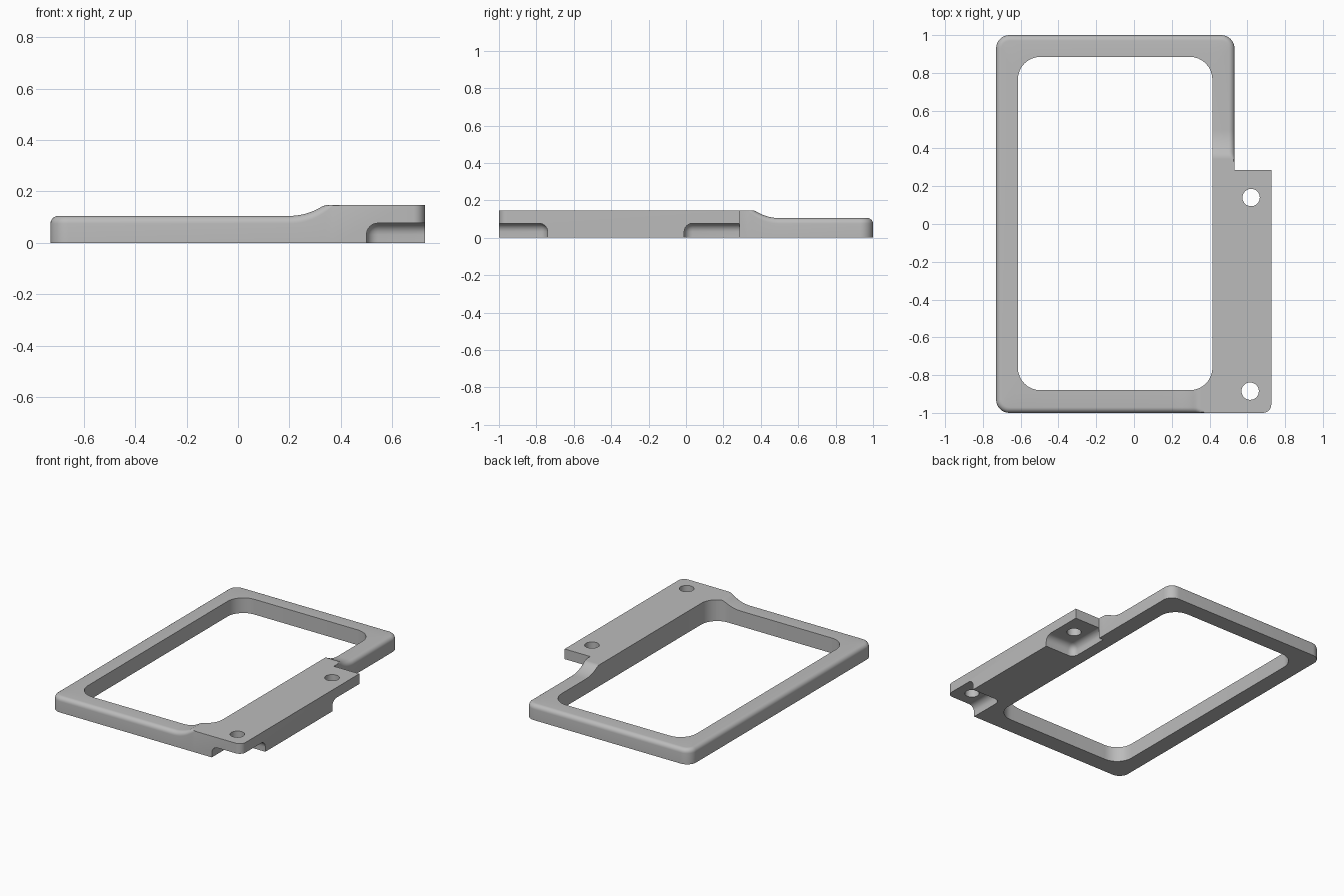
import bpy, bmesh, math
from mathutils import Matrix, Vector

cube = bpy.data.objects.get("Cube")
if cube:
    bpy.data.objects.remove(cube, do_unlink=True)

grey = bpy.data.materials.new("plain grey")
grey.use_nodes = True
grey.diffuse_color = (0.5, 0.5, 0.5, 1)
grey.node_tree.nodes["Principled BSDF"].inputs["Base Color"].default_value = (0.5, 0.5, 0.5, 1)

LOW, HIGH, FILLET = 0.105, 0.147, 0.03
RAMP_R, RAMP_RUN = 0.238, 0.17
STEPS = 8


def make_object(name, bm):
    bmesh.ops.recalc_face_normals(bm, faces=bm.faces)
    mesh = bpy.data.meshes.new(name)
    bm.to_mesh(mesh)
    bm.free()
    mesh.materials.append(grey)
    obj = bpy.data.objects.new(name, mesh)
    bpy.context.collection.objects.link(obj)
    return obj


def ramp(t):
    """Height of the hollow ramp at distance t from its foot."""
    return LOW + RAMP_R - math.sqrt(RAMP_R ** 2 - t ** 2)


def arc(cx, cy, r, start, end):
    for i in range(STEPS + 1):
        a = math.radians(start + (end - start) * i / STEPS)
        n = Vector((math.cos(a), math.sin(a)))
        yield Vector((cx, cy)) + r * n, n


# Stations around the frame: outer point, outward normal, opening point, height
stations = []


def corner(outer, inner, height=LOW):
    for (p, n), (q, _) in zip(arc(*outer), arc(*inner)):
        stations.append((p, n, q, height))


# front left corner
corner((-0.66, -0.93, 0.07, 180, 270), (-0.495, -0.76, 0.12, 180, 270))
# front rail rising to the mounting block
for i in range(13):
    t = RAMP_RUN * i / 12
    x = 0.2 + t
    y = -0.76 - math.sqrt(0.12 ** 2 - max(0, x - 0.295) ** 2)
    stations.append((Vector((x, -1)), Vector((0, -1)), Vector((x, y)), ramp(t)))
# mounting block outline
inner_start = -math.degrees(math.acos((0.2 + RAMP_RUN - 0.295) / 0.12))
corner((0.682, -0.955, 0.045, 270, 360), (0.295, -0.76, 0.12, inner_start, 0), 1)
for x, y in ((0.727, 0.2), (0.532, 0.285)):
    stations.append((Vector((x, 0.285)), Vector((1, 1)), Vector((0.415, y)), 1))
# side rail falling away from the block
for i in range(13):
    t = RAMP_RUN * (1 - i / 12)
    y = 0.5 - t
    stations.append((Vector((0.532, y)), Vector((1, 0)), Vector((0.415, y)), ramp(t)))
# back corners
corner((0.462, 0.93, 0.07, 0, 90), (0.295, 0.765, 0.12, 0, 90))
corner((-0.66, 0.93, 0.07, 90, 180), (-0.495, 0.765, 0.12, 90, 180))

# Sweep the rounded rail section through the stations
bm = bmesh.new()
sections = []
for p, n, q, height in stations:
    ring = [bm.verts.new((*p, 0))]
    for k in range(7):
        a = math.pi / 2 * k / 6
        edge = p - n * FILLET * (1 - math.cos(a))
        z = min(HIGH, height - FILLET * (1 - math.sin(a)))
        ring.append(bm.verts.new((*edge, z)))
    ring.append(bm.verts.new((*q, min(HIGH, height))))
    ring.append(bm.verts.new((*q, 0)))
    sections.append(ring)
for i, ring in enumerate(sections):
    nxt = sections[(i + 1) % len(sections)]
    for k in range(len(ring)):
        j = (k + 1) % len(ring)
        bm.faces.new((ring[k], nxt[k], nxt[j], ring[j]))
frame = make_object("frame", bm)


def cut(name, bm):
    cutter = make_object(name, bm)
    cutter.hide_render = True
    mod = frame.modifiers.new(name, "BOOLEAN")
    mod.operation = "DIFFERENCE"
    mod.solver = "EXACT"
    mod.object = cutter
    bpy.context.view_layer.objects.active = frame
    bpy.ops.object.modifier_apply(modifier=name)
    bpy.data.objects.remove(cutter, do_unlink=True)


# Pockets under the block, rounded at the inner top corner
def pocket(name, y_wall, y_open):
    bm = bmesh.new()
    lo = Vector((0.5, min(y_wall, y_open), -0.1))
    hi = Vector((0.8, max(y_wall, y_open), 0.077))
    bmesh.ops.create_cube(bm, size=1, matrix=Matrix.Translation((lo + hi) / 2)
                          @ Matrix.Diagonal((*(hi - lo), 1)))
    tip = min(bm.verts, key=lambda v: (v.co - Vector((0.5, y_wall, 0.077))).length)
    bmesh.ops.bevel(bm, geom=list(tip.link_edges), offset=0.045, segments=6,
                    profile=0.5, affect="EDGES")
    cut(name, bm)


pocket("front_pocket", -0.74, -1.1)
pocket("back_pocket", -0.01, 0.287)

# Screw holes
for name, x, y in (("front_hole", 0.615, -0.885), ("back_hole", 0.62, 0.14)):
    bm = bmesh.new()
    bmesh.ops.create_cone(bm, cap_ends=True, segments=32, radius1=0.046, radius2=0.046,
                          depth=0.6, matrix=Matrix.Translation((x, y, 0)))
    cut(name, bm)

bpy.ops.object.select_all(action="DESELECT")
frame.select_set(True)
bpy.context.view_layer.objects.active = frame
bpy.ops.object.shade_smooth_by_angle(angle=math.radians(30))
